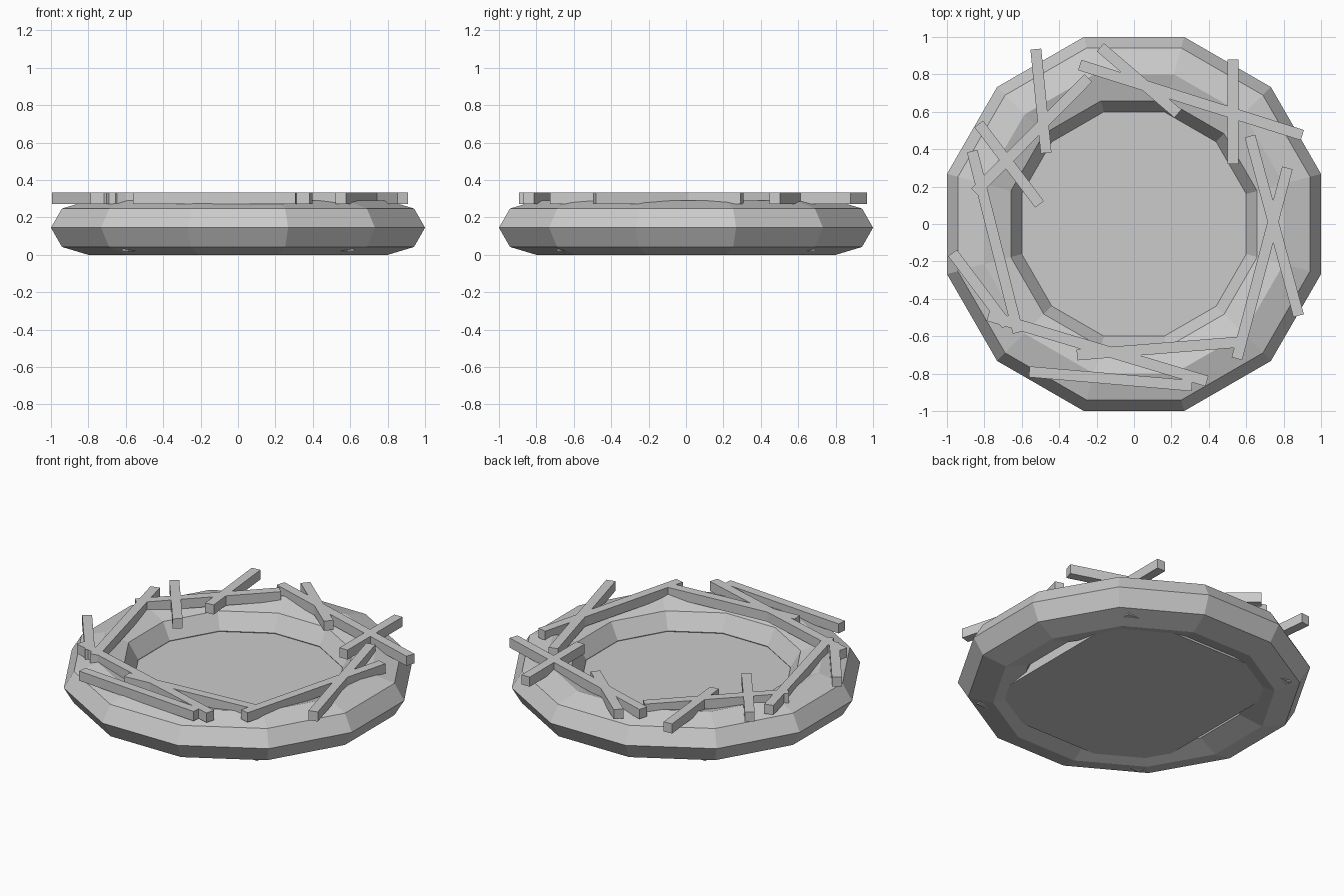
import bpy
import math
from mathutils import Vector

cube = bpy.data.objects.get("Cube")
if cube:
    bpy.data.objects.remove(cube, do_unlink=True)

# Single plain grey for every part
grey = bpy.data.materials.new("plain_grey")
grey.use_nodes = True
colour = (0.6, 0.6, 0.6, 1)
grey.diffuse_color = colour
grey.node_tree.nodes["Principled BSDF"].inputs["Base Color"].default_value = colour


def finish(name):
    obj = bpy.context.object
    obj.name = name
    obj.data.materials.clear()
    obj.data.materials.append(grey)
    return obj


def box(name, centre, size, turn=0):
    bpy.ops.mesh.primitive_cube_add(size=1, location=centre, rotation=(0, 0, turn))
    obj = finish(name)
    obj.scale = size
    return obj


# Twelve-sided ring, with the flats facing the axes
SIDES = 12
grow = 1 / math.cos(math.pi / SIDES)
bpy.ops.mesh.primitive_torus_add(
    major_segments=SIDES, minor_segments=8,
    major_radius=0.8 * grow, minor_radius=0.2 * grow,
    location=(0, 0, 0.145), rotation=(0, 0, math.pi / SIDES))
ring = finish("nest_ring")
ring.scale.z = 0.145 / (0.2 * grow)

# Block filling the hole of the ring
box("nest_floor", (0, 0, 0.08), (1.24, 1.38, 0.12))

# Twigs lying on the rim, as start and end points
twigs = [
    ((-.525, .935), (-.47, .38)),
    ((-.18, .945), (.235, .59)),
    ((-.29, .85), (.90, .475)),
    ((.53, .88), (.53, .32)),
    ((.62, .47), (.88, -.49)),
    ((.82, .30), (.55, -.72)),
    ((.58, -.63), (-.305, -.70)),
    ((-.78, -.49), (.39, -.84)),
    ((-.56, -.79), (.31, -.865)),
    ((-.97, -.155), (-.68, -.54)),
    ((-.865, .39), (-.62, -.58)),
    ((-.83, .535), (-.505, .105)),
    ((-.85, .17), (-.245, .78)),
]
for i, (start, end) in enumerate(twigs, 1):
    a, b = Vector(start), Vector(end)
    mid, run = (a + b) / 2, b - a
    box(f"twig_{i}", (mid.x, mid.y, 0.303), (run.length, 0.058, 0.062),
        math.atan2(run.y, run.x))
